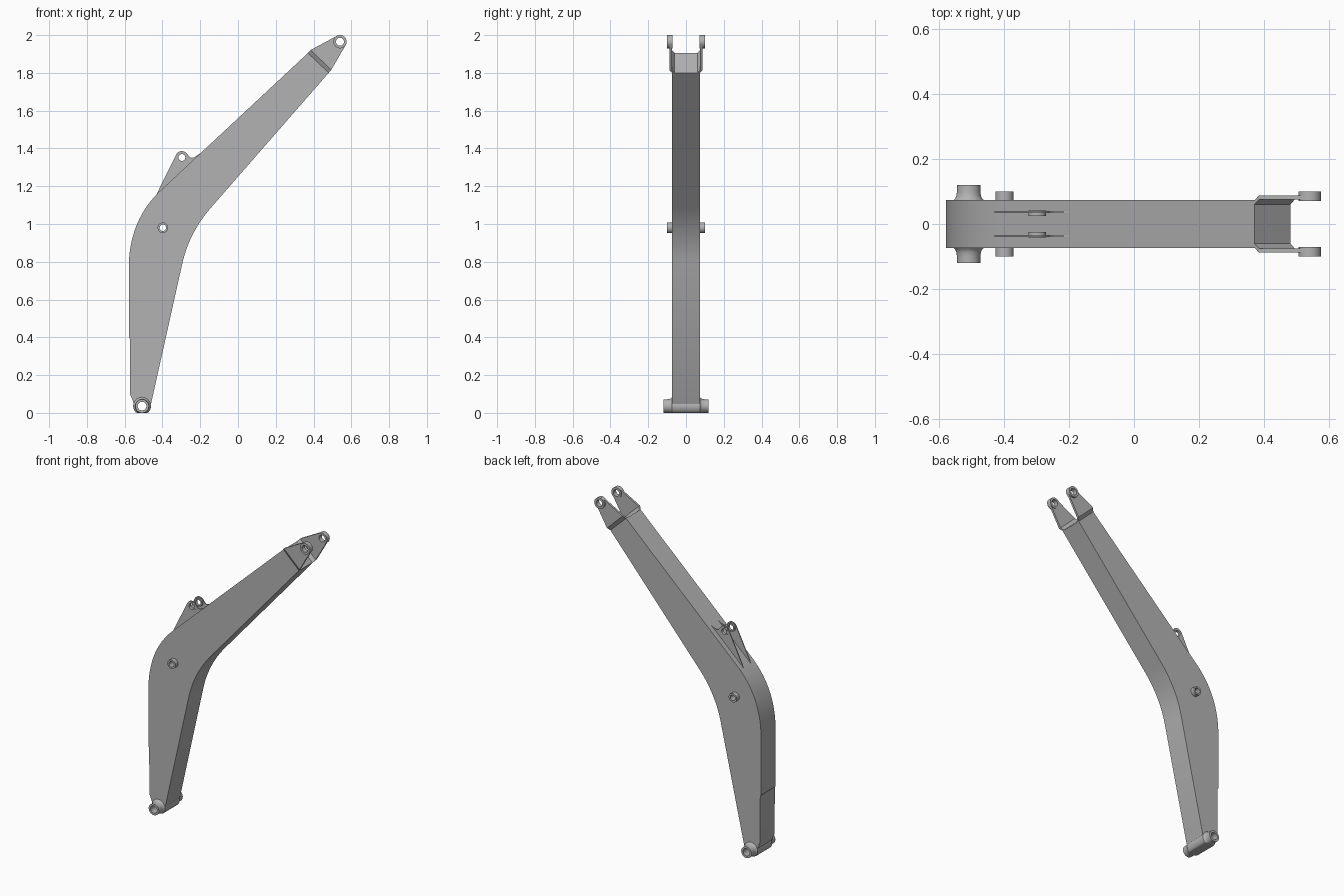
import bpy, bmesh
from math import sin, cos, radians, pi
from mathutils import Vector

cube = bpy.data.objects.get("Cube")
if cube:
    bpy.data.objects.remove(cube, do_unlink=True)

grey = bpy.data.materials.new("plain grey")
grey.use_nodes = True
grey.diffuse_color = (0.45, 0.45, 0.45, 1)
grey.node_tree.nodes["Principled BSDF"].inputs["Base Color"].default_value = grey.diffuse_color


def finish(name, bm):
    """Turn a bmesh into a shaded, coloured object."""
    bmesh.ops.remove_doubles(bm, verts=bm.verts, dist=0.0001)
    bmesh.ops.recalc_face_normals(bm, faces=bm.faces)
    mesh = bpy.data.meshes.new(name)
    bm.to_mesh(mesh)
    bm.free()
    mesh.materials.append(grey)
    obj = bpy.data.objects.new(name, mesh)
    bpy.context.collection.objects.link(obj)
    bpy.ops.object.select_all(action='DESELECT')
    obj.select_set(True)
    bpy.context.view_layer.objects.active = obj
    bpy.ops.object.shade_smooth_by_angle(angle=radians(30))
    return obj


def arc(center, r, start, end, steps=12):
    angles = [radians(start + (end - start) * i / steps) for i in range(steps + 1)]
    return [(center[0] + r * cos(a), center[1] + r * sin(a)) for a in angles]


def bend(a, b, c, steps=14):
    """Quadratic curve from a to c, pulled towards b."""
    ts = [i / steps for i in range(steps + 1)]
    return [tuple((1 - t) ** 2 * a[k] + 2 * t * (1 - t) * b[k] + t * t * c[k] for k in (0, 1))
            for t in ts]


def plate(name, outline, holes, y0, y1):
    """Side profile in x and z with round holes, extruded from y0 to y1."""
    curve = bpy.data.curves.new(name, 'CURVE')
    curve.dimensions = '2D'
    curve.fill_mode = 'BOTH'
    curve.extrude = abs(y1 - y0) / 2
    for loop in [outline] + [arc(c, r, 0, 345, 23) for c, r in holes]:
        spline = curve.splines.new('POLY')
        spline.points.add(len(loop) - 1)
        for point, (x, z) in zip(spline.points, loop):
            point.co = (x, z, 0, 1)
        spline.use_cyclic_u = True
    temp = bpy.data.objects.new(name, curve)
    bpy.context.collection.objects.link(temp)
    mesh = bpy.data.meshes.new_from_object(temp)
    bpy.data.objects.remove(temp, do_unlink=True)
    bm = bmesh.new()
    bm.from_mesh(mesh)
    bpy.data.meshes.remove(mesh)
    for v in bm.verts:
        x, z, d = v.co
        v.co = (x, d + (y0 + y1) / 2, z)
    return finish(name, bm)


def tube(name, center, bore, profile, steps=32):
    """Bored tube along y; profile is a list of (radius, y)."""
    loop = [(bore, profile[0][1])] + profile + [(bore, profile[-1][1])]
    bm = bmesh.new()
    rings = []
    for i in range(steps):
        a = 2 * pi * i / steps
        rings.append([bm.verts.new((center[0] + r * cos(a), y, max(0, center[1] + r * sin(a))))
                      for r, y in loop])
    for i, ring in enumerate(rings):
        after = rings[(i + 1) % steps]
        for j in range(len(loop)):
            k = (j + 1) % len(loop)
            bm.faces.new((ring[j], ring[k], after[k], after[j]))
    return finish(name, bm)


half = 0.073
foot_pin, side_pin = (-0.508, 0.036), (-0.398, 0.98)
lug_pin, tip_pin = (-0.297, 1.352), (0.54, 1.965)
end_top, end_low = (0.37, 1.905), (0.48, 1.80)

# Main arm: tapered, bent box section
outline = (arc(foot_pin, 0.034, 200, 340)
           + [(-0.46, 0.05)]
           + bend((-0.295, 0.79), (-0.258, 0.956), (-0.14, 1.09))
           + [end_low, end_top]
           + bend((-0.42, 1.168), (-0.57, 1.02), (-0.578, 0.79))
           + [(-0.578, 0.40), (-0.573, 0.395), (-0.572, 0.10)])
plate("main_arm", outline, [(foot_pin, 0.03), (side_pin, 0.022)], -half, half)

# Foot sleeve with flares against the arm, and the plain side sleeve
flare = [(0.036, 0.12), (0.036, 0.098), (0.038, 0.086), (0.041, 0.079), (0.047, half)]
tube("foot_sleeve", foot_pin, 0.023,
     [(r, -y) for r, y in flare] + flare[::-1])
tube("side_sleeve", side_pin, 0.017, [(0.028, -0.1), (0.028, 0.1)])

# Paired parts on both sides
shift = Vector((0.014, 0.016))
ear_top, ear_low = Vector(end_top) + shift, Vector(end_low) + shift
ear_outline = [tuple(ear_low), tuple(ear_top)] + arc(tip_pin, 0.035, 118, -31)
lug_outline = ([(-0.44, 1.14)] + arc(lug_pin, 0.034, 155, 35)
               + [(-0.256, 1.354), (-0.245, 1.35), (-0.232, 1.353), (-0.198, 1.375),
                  (-0.22, 1.33), (-0.40, 1.15)])
for side, s in (("left", 1), ("right", -1)):
    # Tip ear, its joggled root and its boss
    plate(f"tip_ear_{side}", ear_outline, [(tip_pin, 0.026)], s * 0.075, s * 0.088)
    root = bmesh.new()
    for points, ys in (((end_top, end_low), (0.06, half)), ((ear_top, ear_low), (0.075, 0.088))):
        for x, z in points:
            for y in ys:
                root.verts.new((x, s * y, z))
    bmesh.ops.convex_hull(root, input=root.verts)
    finish(f"tip_ear_root_{side}", root)
    tube(f"tip_boss_{side}", tip_pin, 0.021, [(0.035, s * 0.071), (0.035, s * 0.1)])
    # Upper cylinder lug and its boss
    plate(f"upper_lug_{side}", lug_outline, [(lug_pin, 0.022)], s * 0.034, s * 0.04)
    tube(f"upper_lug_boss_{side}", lug_pin, 0.018, [(0.027, s * 0.024), (0.027, s * 0.041)])
